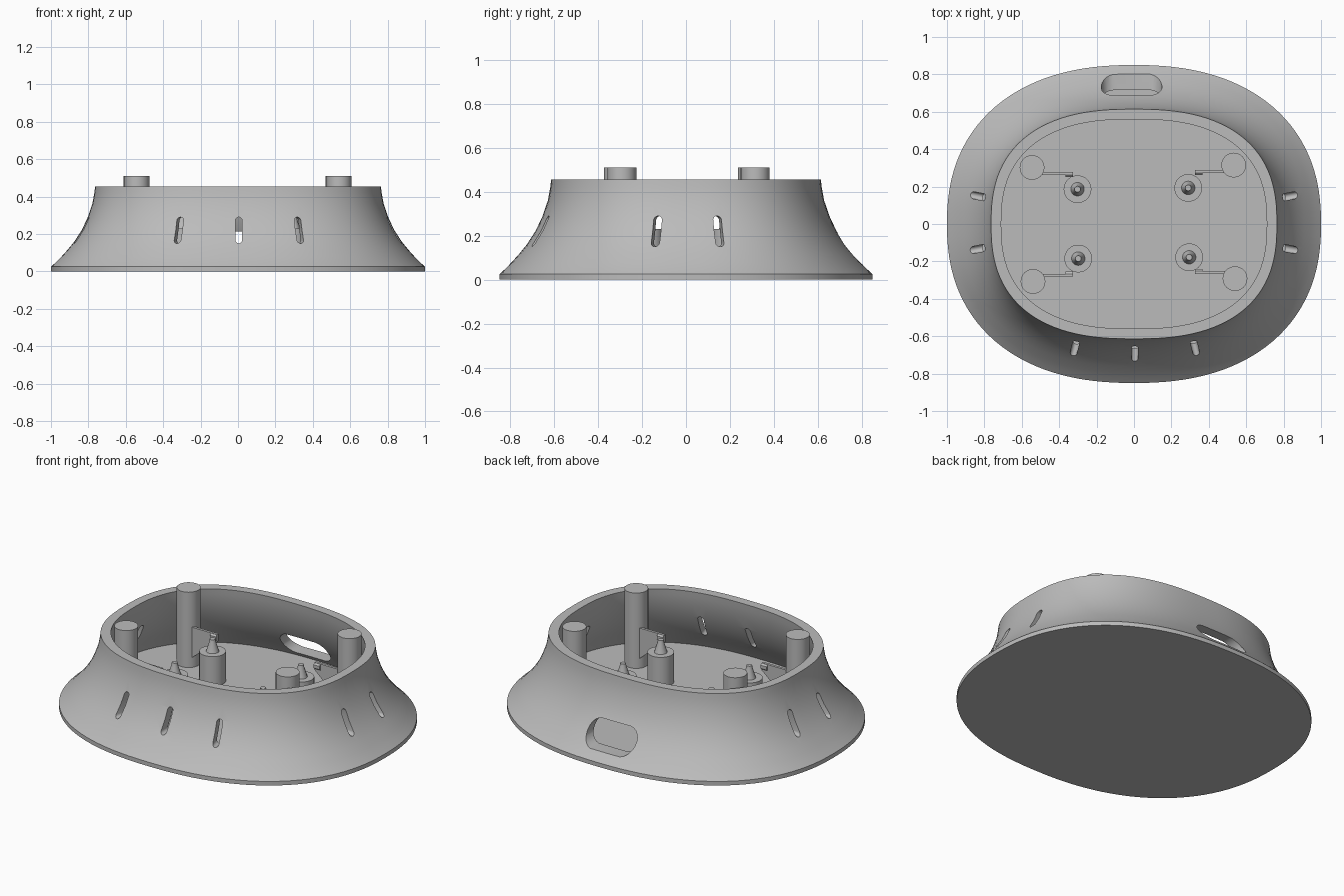
import bpy, bmesh, math
from mathutils import Matrix, Vector

if "Cube" in bpy.data.objects:
    bpy.data.objects.remove(bpy.data.objects["Cube"])

FLOOR = 0.05
grey = bpy.data.materials.new("plain grey")
grey.diffuse_color = (0.5, 0.5, 0.5, 1)
grey.use_nodes = True
grey.node_tree.nodes["Principled BSDF"].inputs["Base Color"].default_value = grey.diffuse_color


def make(name, bm, smooth=True):
    bmesh.ops.recalc_face_normals(bm, faces=bm.faces)
    me = bpy.data.meshes.new(name)
    bm.to_mesh(me)
    bm.free()
    me.materials.append(grey)
    ob = bpy.data.objects.new(name, me)
    bpy.context.collection.objects.link(ob)
    if smooth:
        shade(ob)
    return ob


def shade(ob):
    bpy.ops.object.select_all(action='DESELECT')
    ob.select_set(True)
    bpy.context.view_layer.objects.active = ob
    bpy.ops.object.shade_smooth_by_angle(angle=math.radians(30))


def loft(bm, rings):
    """Skin a list of point rings and cap both ends."""
    loops = [[bm.verts.new(p) for p in r] for r in rings]
    n = len(loops[0])
    for a, b in zip(loops, loops[1:]):
        for i in range(n):
            j = (i + 1) % n
            bm.faces.new((a[i], a[j], b[j], b[i]))
    bm.faces.new(loops[0][::-1])
    bm.faces.new(loops[-1])


def oval(offset, z, n=112):
    """Rounded oval, inset from the base outline."""
    e = 2 / (2.3 + 0.2 * min(offset / 0.235, 1))
    pts = []
    for i in range(n):
        t = 2 * math.pi * i / n
        c, s = math.cos(t), math.sin(t)
        pts.append((math.copysign(abs(c) ** e, c) * (1 - offset),
                    math.copysign(abs(s) ** e, s) * (0.85 - offset), z))
    return pts


def circle(x, y, z, r, n=32):
    return [(x + r * math.cos(2 * math.pi * i / n),
             y + r * math.sin(2 * math.pi * i / n), z) for i in range(n)]


def slot_cutter(bm, x, y, angle, width, z0, z1, reach=0.2):
    """Upright or lying capsule pushed horizontally along the given angle."""
    out = Vector((math.cos(angle), math.sin(angle), 0))
    side = Vector((-out.y, out.x, 0))
    h = z1 - z0
    r = min(width, h) / 2
    mid = Vector((x, y, (z0 + z1) / 2))
    ends = []
    for k in range(24):
        t = 2 * math.pi * (k + 0.5) / 24
        u = r * math.cos(t) + math.copysign(width / 2 - r, math.cos(t))
        v = r * math.sin(t) + math.copysign(h / 2 - r, math.sin(t))
        ends.append(mid + side * u + Vector((0, 0, v)))
    loft(bm, [[p - out * reach for p in ends], [p + out * reach for p in ends]])


# Flared hollow body: outside going up, then inside going down to the floor
outer = [(0, 0), (0, 0.025), (0.028, 0.05), (0.055, 0.078), (0.09, 0.117), (0.125, 0.16),
         (0.165, 0.222), (0.195, 0.285), (0.221, 0.36), (0.232, 0.42), (0.236, 0.455)]
inner = [(0.29, 0.455), (0.286, 0.42), (0.276, 0.36), (0.252, 0.285),
         (0.225, 0.222), (0.19, 0.16), (0.16, 0.117), (0.12, FLOOR)]
bm = bmesh.new()
loft(bm, [oval(o, z) for o, z in outer + inner])
body = make("flared_body", bm, False)

# Vent slots in the front and sides, and the cable port in the back
bm = bmesh.new()
for x, tilt in ((-0.318, -14), (0.004, 0), (0.328, 14)):
    slot_cutter(bm, x, -0.67, math.radians(-90 + tilt), 0.036, 0.15, 0.29)
for s in (-1, 1):
    for y in (-0.133, 0.148):
        tilt = 11 if y > 0 else -11
        a = math.radians(tilt if s > 0 else 180 - tilt)
        slot_cutter(bm, s * 0.83, y, a, 0.038, 0.15, 0.29)
slot_cutter(bm, -0.013, 0.75, math.pi / 2, 0.325, 0.07, 0.215)
cutter = make("slot_cutter", bm, False)
cutter.hide_render = True
cutter.hide_viewport = False
mod = body.modifiers.new("slots", 'BOOLEAN')
mod.operation = 'DIFFERENCE'
mod.solver = 'EXACT'
mod.object = cutter
bpy.ops.object.select_all(action='DESELECT')
bpy.context.view_layer.objects.active = body
body.select_set(True)
bpy.ops.object.modifier_apply(modifier=mod.name)
bpy.data.objects.remove(cutter)
shade(body)

# Per corner: tall post, standoff with pin, and snap bracket
corners = [("back_left", -0.545, 0.302, -0.302, 0.186),
           ("back_right", 0.533, 0.315, 0.29, 0.193),
           ("front_left", -0.54, -0.307, -0.298, -0.185),
           ("front_right", 0.54, -0.292, 0.295, -0.178)]
for name, px, py, sx, sy in corners:
    bm = bmesh.new()
    loft(bm, [circle(px, py, FLOOR - 0.01, 0.066), circle(px, py, 0.51, 0.066)])
    make(name + "_post", bm)

    bm = bmesh.new()
    loft(bm, [circle(sx, sy, FLOOR - 0.01, 0.074), circle(sx, sy, 0.23, 0.074),
              circle(sx, sy, 0.23, 0.036), circle(sx, sy, 0.29, 0.018),
              circle(sx, sy, 0.305, 0.016)])
    make(name + "_standoff", bm)

    # Gusset arm from the post toward the standoff
    d = math.copysign(1, px)
    e = math.copysign(1, py)
    ya = py - e * 0.033
    arm = [(px - d * 0.04, 0.10), (px - d * 0.04, 0.295),
           (d * 0.325, 0.295), (d * 0.325, 0.25)]
    bm = bmesh.new()
    loft(bm, [[(x, ya - 0.008, z) for x, z in arm],
              [(x, ya + 0.008, z) for x, z in arm]])
    # Small catch at the arm's tip
    hook = [(0.006, 0.255), (0.006, 0.295), (0.019, 0.285), (0.019, 0.265)]
    loft(bm, [[(d * x, ya - e * y, z) for y, z in hook] for x in (0.325, 0.365)])
    make(name + "_bracket", bm)
